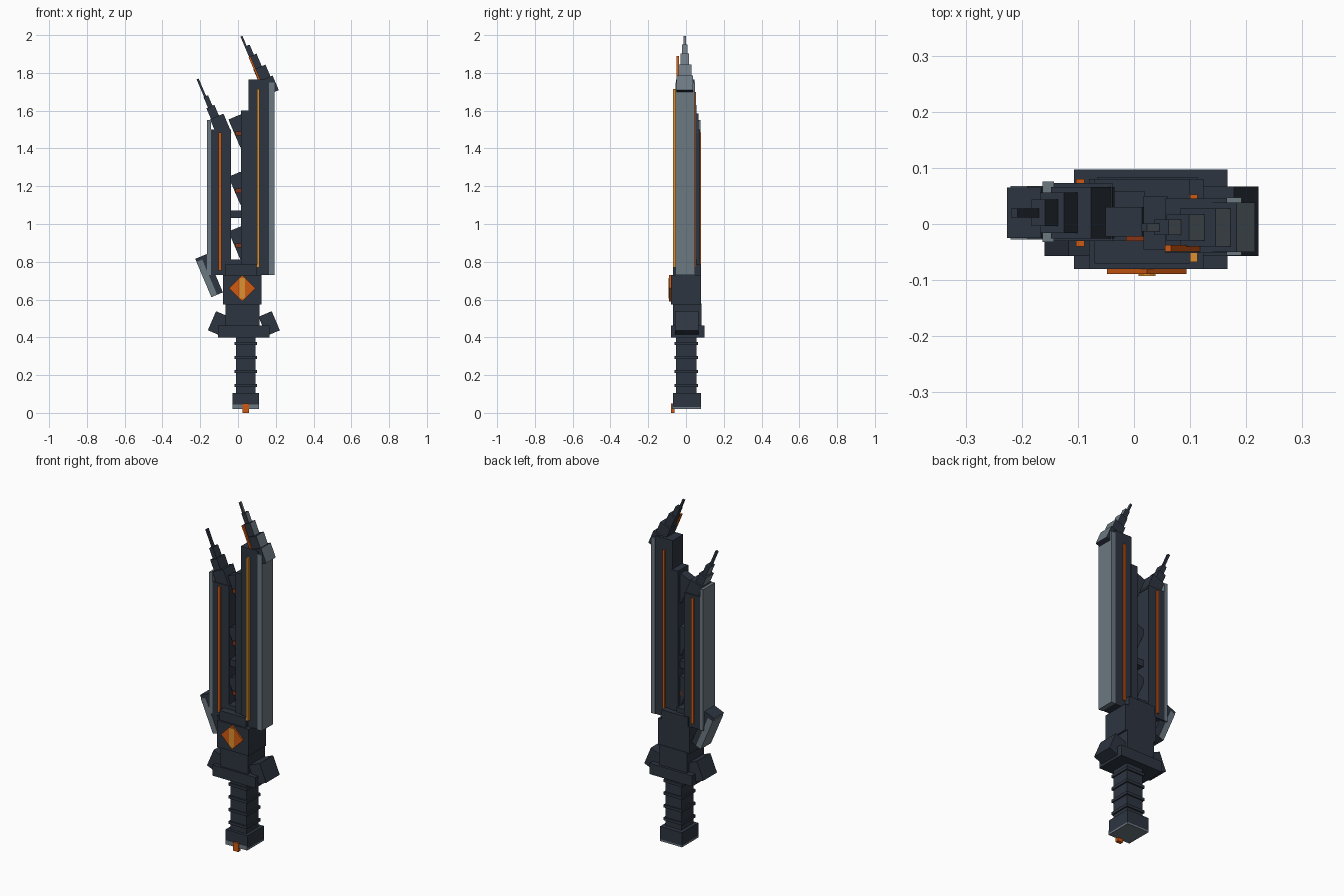
import bpy, math
from mathutils import Vector

if "Cube" in bpy.data.objects:
    bpy.data.objects.remove(bpy.data.objects["Cube"])


def material(name, rgb):
    m = bpy.data.materials.new(name)
    m.use_nodes = True
    m.diffuse_color = (*rgb, 1)
    m.node_tree.nodes["Principled BSDF"].inputs["Base Color"].default_value = (*rgb, 1)
    return m


DARK = material("dark steel", (0.027, 0.036, 0.053))
GRAY = material("edge gray", (0.15, 0.19, 0.22))
ORANGE = material("deep orange", (0.62, 0.10, 0.006))
AMBER = material("amber", (0.72, 0.28, 0.03))
RED = material("ember red", (0.25, 0.035, 0.008))
LEAN = math.radians(23)
ALONG = Vector((-math.sin(LEAN), 0, math.cos(LEAN)))
ACROSS = Vector((math.cos(LEAN), 0, math.sin(LEAN)))


def block(name, center, size, mat, tilt=0.0, side=None):
    """Box turned about y; side = +1 or -1 paints that local x face gray."""
    x, y, z = (s / 2 for s in size)
    verts = [(a * x, b * y, c * z) for a in (-1, 1) for b in (-1, 1) for c in (-1, 1)]
    faces = [(0, 1, 3, 2), (4, 6, 7, 5), (0, 4, 5, 1), (2, 3, 7, 6), (0, 2, 6, 4), (1, 5, 7, 3)]
    mesh = bpy.data.meshes.new(name)
    mesh.from_pydata(verts, [], faces)
    mesh.materials.append(mat)
    if side:
        mesh.materials.append(GRAY)
        for p in mesh.polygons:
            p.material_index = int(p.normal.x * side > 0.9)
    ob = bpy.data.objects.new(name, mesh)
    ob.location = center
    ob.rotation_euler.y = tilt
    bpy.context.collection.objects.link(ob)
    return ob


def span(name, xs, ys, zs, mat):
    """Upright box given by its limits."""
    lims = (xs, ys, zs)
    return block(name, [sum(l) / 2 for l in lims], [l[1] - l[0] for l in lims], mat)


def stepped_tip(name, tip, y, steps, side):
    """Leaning stack; each step: left, right, top, bottom, half depth."""
    for i, (left, right, top, bottom, half) in enumerate(steps):
        c = Vector(tip) + ACROSS * (left + right) / 2 - ALONG * (top + bottom) / 2
        c.y = y
        block(f"{name}_{i + 1}", c, (right - left, 2 * half, bottom - top), DARK, -LEAN, side)


# Pommel and grip
span("pommel", (-0.03, 0.11), (-0.07, 0.08), (0.03, 0.105), DARK)
span("pommel_base", (-0.03, 0.11), (-0.07, 0.08), (0.02, 0.03), GRAY)
span("pommel_trim", (-0.03, 0.11), (-0.073, -0.06), (0.02, 0.045), GRAY)
span("pommel_gem", (0.025, 0.058), (-0.08, -0.06), (0, 0.05), ORANGE)
span("grip", (-0.01, 0.093), (-0.054, 0.055), (0.1, 0.41), DARK)
for i in range(4):
    z = 0.145 + i * 0.074
    span(f"grip_ring_{i + 1}", (-0.018, 0.101), (-0.062, 0.063), (z - 0.008, z + 0.008), DARK)

# Guard with leaning wings
span("guard", (-0.107, 0.167), (-0.08, 0.097), (0.4, 0.463), DARK)
for name, s in (("left", 1), ("right", -1)):
    block(f"guard_wing_{name}", (0.031 + s * 0.134, 0.005, 0.473),
          (0.076, 0.124, 0.11), DARK, -s * LEAN)

# Hilt body and diamond emblem
span("hilt_lower", (-0.066, 0.114), (-0.07, 0.083), (0.46, 0.58), DARK)
span("hilt_block", (-0.08, 0.124), (-0.08, 0.08), (0.575, 0.73), DARK)
span("hilt_upper", (-0.07, 0.1), (-0.07, 0.08), (0.72, 0.785), DARK)
block("emblem", (0.023, -0.084, 0.66), (0.1, 0.01, 0.1), ORANGE, math.pi / 4)
span("emblem_stripe", (0.008, 0.038), (-0.093, -0.085), (0.605, 0.715), AMBER)

# Long blade
span("long_blade", (0.055, 0.166), (-0.052, 0.045), (0.73, 1.765), DARK)
span("long_blade_spine", (0.017, 0.06), (-0.045, 0.05), (0.73, 1.6), DARK)
span("long_blade_edge", (0.165, 0.192), (-0.056, 0.047), (0.73, 1.75), GRAY)
span("long_blade_glow_front", (0.1, 0.113), (-0.068, -0.05), (0.77, 1.715), AMBER)
span("long_blade_glow_back", (0.1, 0.113), (0.04, 0.053), (0.77, 1.7), ORANGE)
stepped_tip("long_tip", (0.013, 0, 1.992), -0.006, [
    (0, 0.011, 0, 0.09, 0.007),
    (0, 0.028, 0.058, 0.15, 0.014),
    (0, 0.043, 0.116, 0.22, 0.023),
    (-0.005, 0.064, 0.188, 0.3, 0.034),
    (-0.012, 0.076, 0.256, 0.34, 0.044)], 1)
block("long_tip_glow", (0.09, -0.043, 1.817), (0.011, 0.012, 0.15), ORANGE, -LEAN)

# Short blade
span("short_blade", (-0.145, -0.038), (-0.03, 0.073), (0.73, 1.5), DARK)
span("short_blade_edge", (-0.163, -0.143), (-0.032, 0.076), (0.73, 1.55), GRAY)
for name, ys in (("front", (-0.04, -0.025)), ("back", (0.07, 0.08))):
    span(f"short_blade_glow_{name}", (-0.103, -0.088), ys, (0.755, 1.485), ORANGE)
stepped_tip("short_tip", (-0.219, 0, 1.765), 0.02, [
    (0, 0.012, 0, 0.13, 0.008),
    (-0.003, 0.023, 0.1, 0.19, 0.024),
    (-0.012, 0.034, 0.16, 0.25, 0.036),
    (-0.017, 0.06, 0.222, 0.33, 0.046)], -1)

# Leaning fin beside the short blade
fin = Vector((-0.153, 0.02, 0.727))
block("side_fin", fin, (0.065, 0.09, 0.22), DARK, -LEAN, -1)
block("side_fin_edge", fin - ACROSS * 0.017 - ALONG * 0.008,
      (0.033, 0.096, 0.2), GRAY, -LEAN)

# Teeth and bridges in the gap
for i, z in enumerate((0.9, 1.19, 1.493)):
    block(f"tooth_{i + 1}", (0.013, 0.004, z), (0.07, 0.052, 0.16), DARK, -LEAN)
    span(f"tooth_gem_{i + 1}", (-0.014, 0.018), (-0.03, 0.03), (z - 0.025, z - 0.003), RED)
span("bridge_middle", (-0.045, 0.02), (-0.02, 0.03), (1.032, 1.072), DARK)
span("bridge_base", (-0.04, 0.02), (-0.03, 0.058), (0.73, 0.812), DARK)
